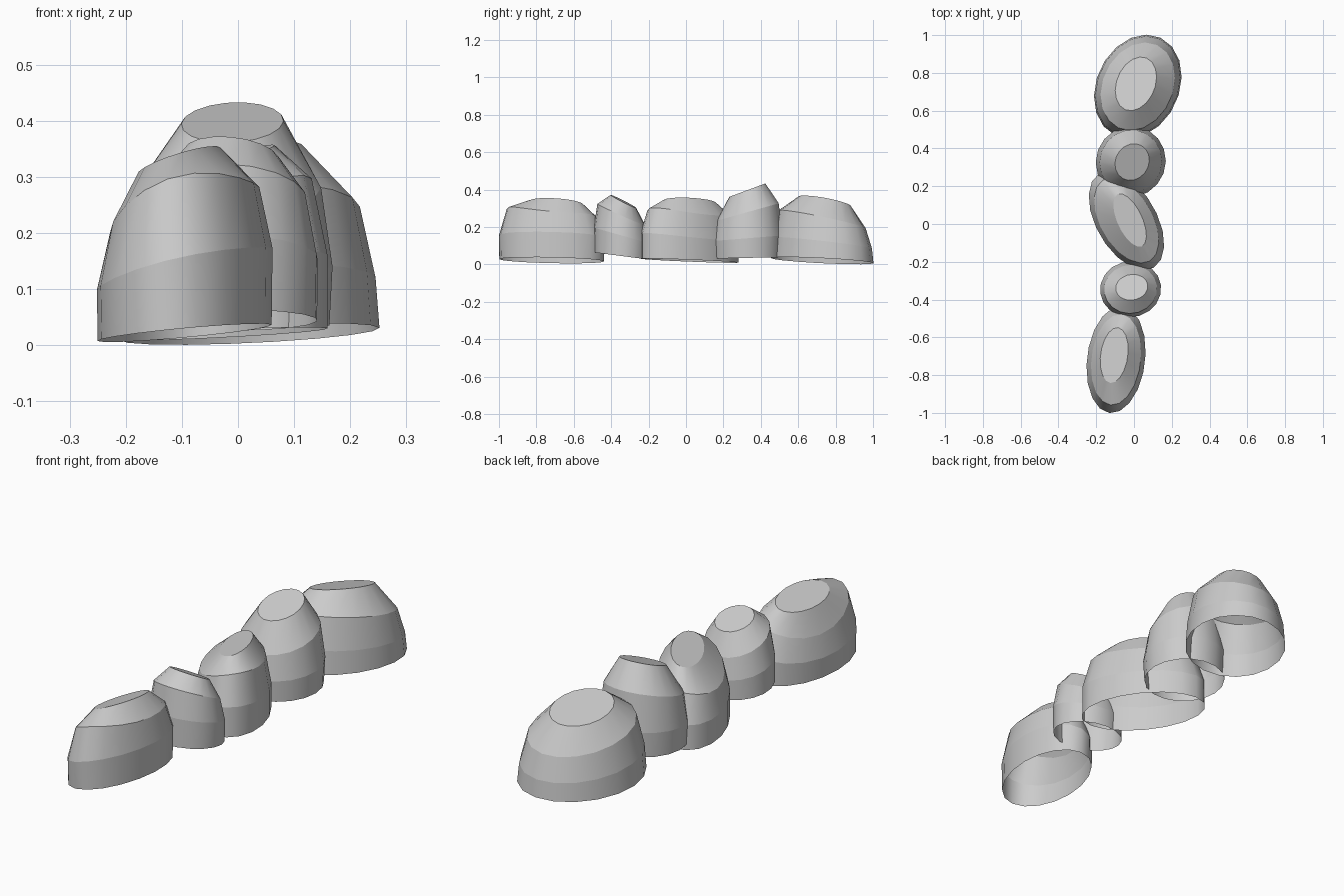
import bpy, bmesh, math

if "Cube" in bpy.data.objects:
    bpy.data.objects.remove(bpy.data.objects["Cube"])

SIDES = 18


def stone(name, outline, rings, cap):
    """Open-bottomed stone lofted through tilted elliptical rings.
    outline / cap: x, y, half length, half width, axis angle
    rings: scale, z, slope along x, slope along y, lift of the long ends
    (the last ring is the cap, its scale multiplies the cap ellipse)"""
    bm = bmesh.new()
    loops = []
    for i, (s, z, sx, sy, lift) in enumerate(rings):
        cx, cy, a, b, deg = cap if i == len(rings) - 1 else outline
        c, n = math.cos(math.radians(deg)), math.sin(math.radians(deg))
        loop = []
        for k in range(SIDES):
            t = 2 * math.pi * k / SIDES
            u, v = s * a * math.cos(t), s * b * math.sin(t)
            dx, dy = u * c - v * n, u * n + v * c
            h = z + sx * dx + sy * dy + lift * math.cos(t) ** 2
            loop.append(bm.verts.new((cx + dx, cy + dy, max(0, h))))
        loops.append(loop)
    for lo, hi in zip(loops, loops[1:]):
        for k in range(SIDES):
            j = (k + 1) % SIDES
            bm.faces.new((lo[k], lo[j], hi[j], hi[k]))
    bm.faces.new(loops[-1])
    # Smooth around each band, creased between the bands
    for f in bm.faces:
        f.smooth = True
    for loop in loops[1:]:
        for k in range(SIDES):
            bm.edges.get((loop[k], loop[(k + 1) % SIDES])).smooth = False
    me = bpy.data.meshes.new(name)
    bm.to_mesh(me)
    bm.free()
    ob = bpy.data.objects.new(name, me)
    bpy.context.collection.objects.link(ob)
    return ob


# Large stone at the back
stone("back_stone", (0.02, 0.728, 0.285, 0.219, 65),
      [(1, 0.02, 0.06, -0.06, 0), (0.97, 0.115, 0.05, -0.12, 0),
       (0.85, 0.24, 0.08, -0.22, 0), (1, 0.335, 0.2, -0.22, 0)],
      (0.01, 0.742, 0.148, 0.102, 68))

# Tall round stone
stone("tall_stone", (-0.017, 0.33, 0.19, 0.184, 60),
      [(0.97, 0.035, 0.0, 0.02, 0), (1, 0.14, 0.0, 0.08, 0),
       (0.89, 0.28, 0.0, 0.28, 0), (1, 0.397, 0.0, 0.37, 0)],
      (-0.01, 0.328, 0.1, 0.088, 60))

# Long slanted stone in the middle
stone("middle_stone", (-0.04, 0.018, 0.288, 0.16, 120),
      [(1, 0.02, 0.03, -0.03, 0), (1, 0.135, 0.06, -0.06, 0.01),
       (0.86, 0.245, 0.2, 0.0, 0.03), (1, 0.335, 0.3, 0.06, 0)],
      (-0.022, 0.02, 0.152, 0.066, 115))

# Small stone
stone("small_stone", (-0.018, -0.345, 0.162, 0.148, 8),
      [(0.99, 0.045, 0.0, -0.13, 0), (1, 0.155, 0.0, -0.28, 0),
       (0.87, 0.265, -0.03, -0.45, 0), (1, 0.337, -0.06, -0.5, 0)],
      (-0.012, -0.335, 0.086, 0.068, 10))

# Oval stone at the front
stone("front_stone", (-0.095, -0.718, 0.285, 0.154, 83),
      [(0.99, 0.022, 0.1, -0.03, 0), (1, 0.135, 0.25, -0.05, 0.01),
       (0.85, 0.24, 0.33, -0.13, 0.035), (1, 0.328, 0.35, -0.1, 0)],
      (-0.105, -0.695, 0.148, 0.072, 82))
